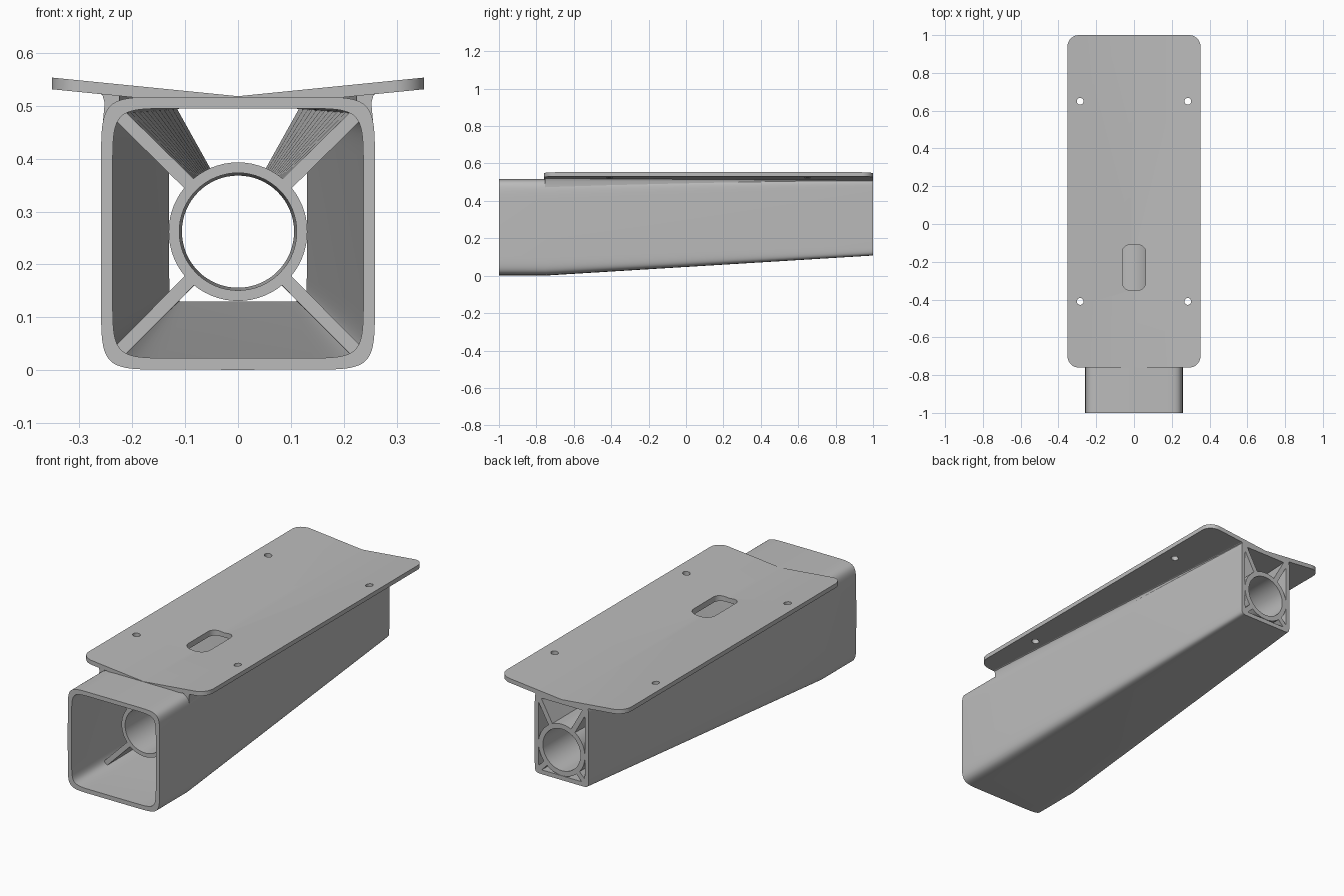
import bpy, bmesh, math
from mathutils import Vector

cube = bpy.data.objects.get("Cube")
if cube:
    bpy.data.objects.remove(cube, do_unlink=True)

grey = bpy.data.materials.new("plain_grey")
grey.use_nodes = True
grey.diffuse_color = (0.5, 0.5, 0.5, 1)
grey.node_tree.nodes["Principled BSDF"].inputs["Base Color"].default_value = (0.5, 0.5, 0.5, 1)

FRONT, KNEE, BACK = -1.0, -0.75, 1.0
TOP, WALL = 0.517, 0.022
AXIS_Z = 0.262


def finish(name, bm):
    bmesh.ops.remove_doubles(bm, verts=bm.verts, dist=1e-5)
    bmesh.ops.recalc_face_normals(bm, faces=bm.faces)
    mesh = bpy.data.meshes.new(name)
    bm.to_mesh(mesh)
    bm.free()
    mesh.materials.append(grey)
    obj = bpy.data.objects.new(name, mesh)
    bpy.context.collection.objects.link(obj)
    return obj


def bridge(bm, a, b):
    for i in range(len(a)):
        j = (i + 1) % len(a)
        bm.faces.new((a[i], a[j], b[j], b[i]))


def loft(name, sections, capped=True):
    """Join equal-sized rings of points; uncapped rings close on themselves."""
    bm = bmesh.new()
    rings = [[bm.verts.new(p) for p in s] for s in sections]
    for a, b in zip(rings, rings[1:]):
        bridge(bm, a, b)
    if capped:
        bm.faces.new(rings[0])
        bm.faces.new(rings[-1])
    else:
        bridge(bm, rings[-1], rings[0])
    return finish(name, bm)


def shape(y):
    """Outer half width, bottom height and corner tightness of the box at y."""
    t = max(0.0, (y - KNEE) / (BACK - KNEE))
    return 0.259 - 0.107 * t, 0.001 + 0.107 * t, 10 + 8 * t


def box_ring(y, inset, count=80):
    half, low, power = shape(y)
    a, b = half - inset, (TOP - low) / 2 - inset
    mid = (TOP + low) / 2
    ring = []
    for i in range(count):
        c, s = math.cos(math.tau * i / count), math.sin(math.tau * i / count)
        ring.append((a * math.copysign(abs(c) ** (2 / power), c), y,
                     mid + b * math.copysign(abs(s) ** (2 / power), s)))
    return ring


def circle(radius, y, count=64):
    return [(radius * math.cos(math.tau * i / count), y,
             AXIS_Z + radius * math.sin(math.tau * i / count)) for i in range(count)]


def rounded_rect(x0, x1, y0, y1, r, steps=8):
    pts = []
    corners = [(x1 - r, y1 - r), (x0 + r, y1 - r), (x0 + r, y0 + r), (x1 - r, y0 + r)]
    for k, (cx, cy) in enumerate(corners):
        for i in range(steps + 1):
            a = (k + i / steps) * math.pi / 2
            pts.append((cx + r * math.cos(a), cy + r * math.sin(a)))
    return pts


def prism(name, outline, z0, z1):
    return loft(name, [[(x, y, z) for x, y in outline] for z in (z0, z1)])


def cut(target, cutter):
    mod = target.modifiers.new("cut", "BOOLEAN")
    mod.operation, mod.solver, mod.object = "DIFFERENCE", "EXACT", cutter
    bpy.context.view_layer.objects.active = target
    bpy.ops.object.modifier_apply(modifier=mod.name)


# Hollow tapered box
stations = (FRONT, KNEE, BACK)
body = loft("tapered_box", [box_ring(y, 0) for y in stations]
            + [box_ring(y, WALL) for y in reversed(stations)], capped=False)

# Round inner tube
tube = loft("inner_tube", [circle(0.131, KNEE), circle(0.131, BACK),
                           circle(0.106, BACK), circle(0.111, KNEE)], capped=False)

# Ribs from the tube to the box corners
ribs = []
for side in (1, -1):
    for level in ("upper", "lower"):
        sections = []
        for i in range(13):
            y = KNEE + (BACK - KNEE) * i / 12
            half, low, power = shape(y)
            tip = Vector((half - WALL, TOP - WALL if level == "upper" else low + WALL))
            tip.y -= AXIS_Z
            d = tip.normalized()
            n = Vector((-d.y, d.x)) * 0.0125
            a, b = d * 0.12, tip - d * 0.004
            sections.append([(side * p.x, y, AXIS_Z + p.y) for p in (a - n, b - n, b + n, a + n)])
        ribs.append(loft(f"{level}_{'left' if side > 0 else 'right'}_rib", sections))

# Shallow V-shaped mounting plate
bm = bmesh.new()
half_outline = [(0, -0.76)] + [p for p in rounded_rect(-0.352, 0.352, -0.76, 1, 0.06) if p[0] > 0] + [(0, 1)]
half_outline.sort(key=lambda p: math.atan2(p[1] - 0.12, p[0]))
for side in (1, -1):
    upper = [bm.verts.new((side * x, y, 0.518 + 0.1 * x)) for x, y in half_outline]
    bm.faces.new(upper if side > 0 else upper[::-1])
bmesh.ops.remove_doubles(bm, verts=bm.verts, dist=1e-5)
extruded = bmesh.ops.extrude_face_region(bm, geom=bm.faces[:], use_keep_orig=True)
bmesh.ops.translate(bm, vec=(0, 0, -0.022),
                    verts=[v for v in extruded["geom"] if isinstance(v, bmesh.types.BMVert)])
plate = finish("mounting_plate", bm)

# Flared necks joining the box sides to the plate
necks = []
for side in (1, -1):
    sections = []
    for y in (KNEE - 0.005, BACK):
        w = shape(y)[0]
        under = 0.5 + 0.1 * w
        profile = [(w - 0.014, 0.45), (w - 0.002, 0.45), (w - 0.007, 0.505), (w - 0.003, under - 0.006),
                   (w + 0.008, under), (w - 0.035, under), (w - 0.035, 0.499), (w - 0.018, 0.485)]
        sections.append([(side * x, y, z) for x, z in profile])
    necks.append(loft(f"{'left' if side > 0 else 'right'}_neck", sections))

# Slot and four screw holes
slot = prism("slot_cutter", rounded_rect(-0.062, 0.062, -0.35, -0.11, 0.04), 0.45, 0.6)
cut(body, slot)
cut(plate, slot)
cutters = [slot]
for x in (-0.285, 0.285):
    for y in (-0.41, 0.65):
        hole = prism("hole_cutter", rounded_rect(x - 0.018, x + 0.018, y - 0.018, y + 0.018, 0.0179, 5), 0.4, 0.7)
        cut(plate, hole)
        cutters.append(hole)
for c in cutters:
    bpy.data.objects.remove(c, do_unlink=True)

# Smooth shading with sharp edges kept
bpy.ops.object.select_all(action="DESELECT")
for obj in [body, tube, plate] + ribs + necks:
    obj.select_set(True)
bpy.context.view_layer.objects.active = body
bpy.ops.object.shade_smooth_by_angle(angle=math.radians(30))
